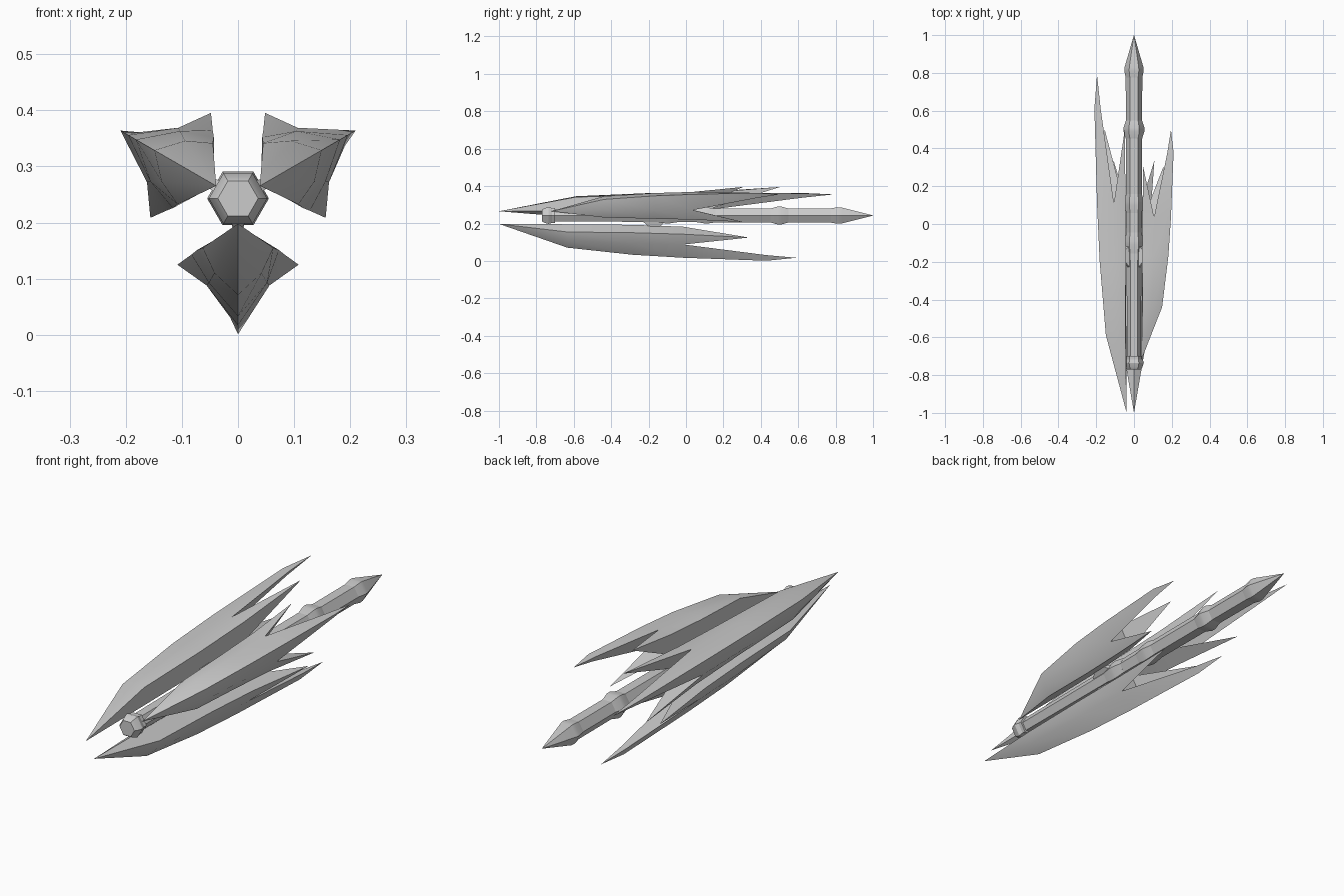
import bpy, bmesh, math
from mathutils import Vector

if "Cube" in bpy.data.objects:
    bpy.data.objects.remove(bpy.data.objects["Cube"])

AXIS_Z = 0.243
grey = bpy.data.materials.new("light grey")
grey.diffuse_color = (0.6, 0.6, 0.6, 1)
grey.use_nodes = True
grey.node_tree.nodes["Principled BSDF"].inputs["Base Color"].default_value = grey.diffuse_color


def finish(bm, name, angle):
    bmesh.ops.remove_doubles(bm, verts=bm.verts, dist=1e-5)
    bmesh.ops.recalc_face_normals(bm, faces=bm.faces)
    me = bpy.data.meshes.new(name)
    bm.to_mesh(me)
    bm.free()
    me.materials.append(grey)
    for p in me.polygons:
        p.use_smooth = True
    me.set_sharp_from_angle(angle=math.radians(angle))
    ob = bpy.data.objects.new(name, me)
    bpy.context.collection.objects.link(ob)
    return ob


def polar(angle, r, t, y):
    """Point at radial distance r and sideways offset t around the rod axis."""
    c, s = math.cos(angle), math.sin(angle)
    return Vector((r * c - t * s, y, AXIS_Z + r * s + t * c))


def rod(name, profile, sides=6):
    """Loft of (y, radius) rings along the axis, closed at both ends."""
    bm = bmesh.new()
    rings = []
    for y, r in profile:
        rings.append([bm.verts.new(polar(math.tau * i / sides, r, 0, y))
                      for i in range(sides)])
    for a, b in zip(rings, rings[1:]):
        for i in range(sides):
            j = (i + 1) % sides
            bm.faces.new((a[i], a[j], b[j], b[i]))
    bm.faces.new(rings[0])
    bm.faces.new(rings[-1])
    return finish(bm, name, 25)


# Central hexagonal shaft and its collars
rod("shaft", [(-0.72, 0.036), (-0.15, 0.040), (0.1, 0.042), (0.82, 0.044)])
rod("front_collar", [(-0.77, 0.036), (-0.76, 0.044), (-0.735, 0.052),
                     (-0.71, 0.044), (-0.70, 0.036)])
rod("front_collar_rim", [(-0.725, 0.046), (-0.70, 0.046)])
for name, y, r in (("fore_joint", -0.10, 0.049), ("mid_joint", 0.11, 0.049),
                   ("rear_joint", 0.50, 0.055)):
    rod(name, [(y - 0.055, 0.041), (y - 0.01, r), (y + 0.01, r), (y + 0.055, 0.041)])
rod("tail_point", [(0.77, 0.043), (0.81, 0.051), (0.83, 0.050), (1.0, 0.0005)])

# Petal cross-sections: length fraction, then (radial, side) for
# inner ridge, side edge, outer flank and spine
SECTIONS = [
    (0.23, (0.047, 0), (0.088, 0.063), (0.133, 0.042), (0.172, 0)),
    (0.45, (0.050, 0), (0.092, 0.073), (0.150, 0.052), (0.210, 0)),
    (0.62, (0.060, 0), (0.100, 0.083), (0.155, 0.056), (0.226, 0)),
]


def petal(name, angle, y0, y1):
    """Closed pointed pod that splits into two side spikes and a spine spike."""
    bm = bmesh.new()

    def v(f, rt, m=1):
        return bm.verts.new(polar(angle, rt[0], rt[1] * m, y0 + (y1 - y0) * f))

    rings = []
    for f, inner, side, flank, spine in SECTIONS:
        rings.append([v(f, inner), v(f, side), v(f, flank), v(f, spine),
                      v(f, flank, -1), v(f, side, -1)])
    nose = v(0, (0.045, 0))
    for i in range(6):
        j = (i + 1) % 6
        bm.faces.new((nose, rings[0][i], rings[0][j]))
        for a, b in zip(rings, rings[1:]):
            bm.faces.new((a[i], a[j], b[j], b[i]))
    inner, side, flank, spine, flank2, side2 = rings[-1]
    # Side spikes
    for s, k, m in ((side, flank, 1), (side2, flank2, -1)):
        tip = v(0.84, (0.118, 0.108), m)
        for a, b in ((inner, s), (s, k), (k, inner)):
            bm.faces.new((a, b, tip))
    bm.faces.new((inner, flank, flank2))
    # Long spine spike
    k1, k2, p = v(0.9, (0.212, 0.014)), v(0.9, (0.212, 0.014), -1), v(0.9, (0.242, 0))
    end = v(1, (0.226, 0))
    for a, b, c, d in ((flank, spine, p, k1), (spine, flank2, k2, p),
                       (flank2, flank, k1, k2)):
        bm.faces.new((a, b, c, d))
        bm.faces.new((d, c, end))
    finish(bm, name, 48)


def strut(name, angle, y, half):
    """Small tapered bracket joining the shaft to a petal."""
    bm = bmesh.new()
    low = [bm.verts.new(polar(angle, 0.033, t, y + d))
           for t, d in ((-0.014, -half), (0.014, -half), (0.014, half), (-0.014, half))]
    top = [bm.verts.new(polar(angle, 0.064, t, y + d))
           for t, d in ((-0.007, -half * .4), (0.007, -half * .4),
                        (0.007, half * .4), (-0.007, half * .4))]
    for i in range(4):
        j = (i + 1) % 4
        bm.faces.new((low[i], low[j], top[j], top[i]))
    bm.faces.new(low)
    bm.faces.new(top)
    finish(bm, name, 25)


# Three petals of different lengths, 120 degrees apart
for label, deg, y0, y1 in (("left", 150, -1.0, 0.79), ("right", 30, -0.72, 0.5),
                           ("lower", 270, -1.0, 0.59)):
    a = math.radians(deg)
    petal(label + "_petal", a, y0, y1)
    strut(label + "_strut", a, -0.17, 0.06)
